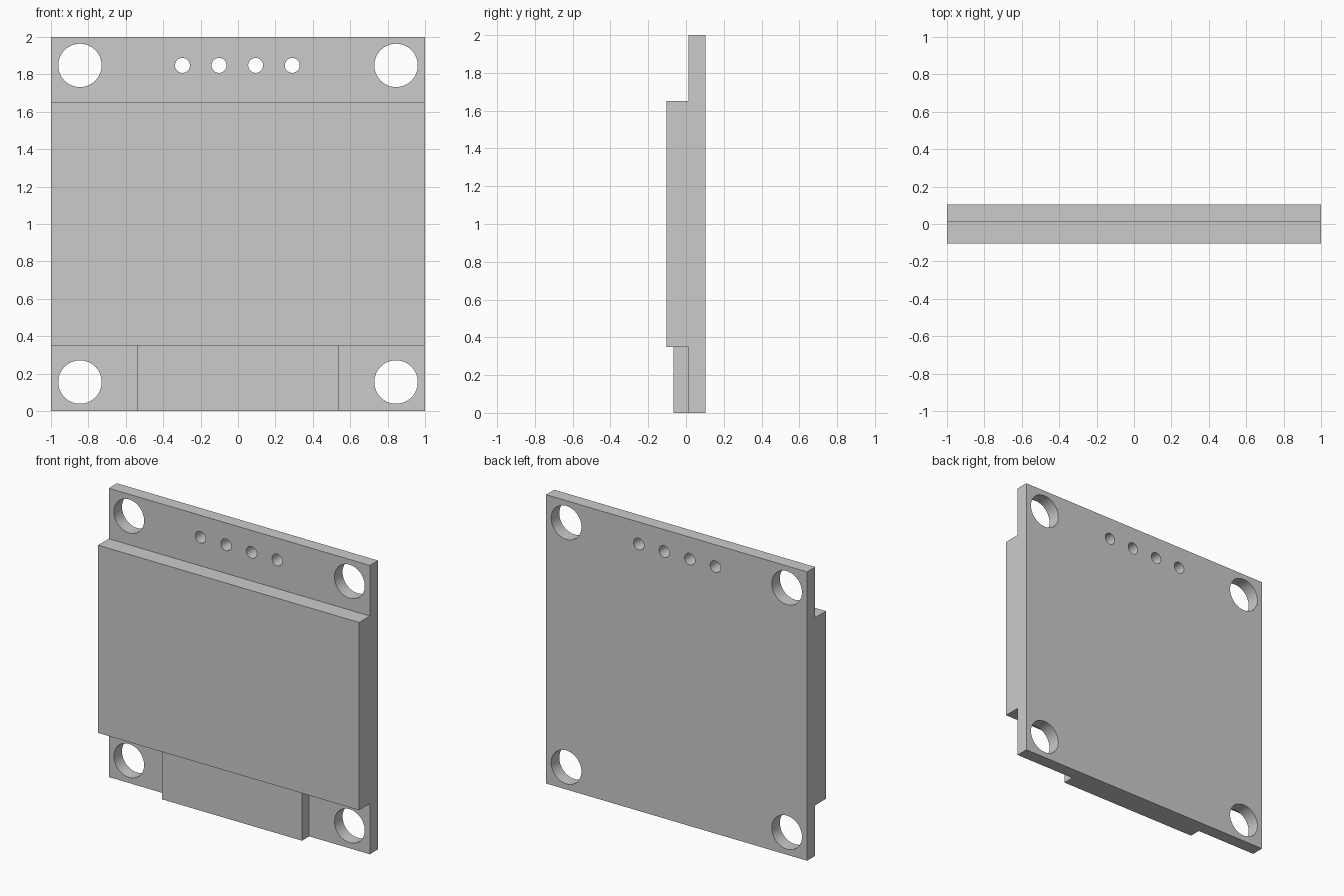
import bpy, bmesh, math

if "Cube" in bpy.data.objects:
    bpy.data.objects.remove(bpy.data.objects["Cube"])

BACK, FACE = 0.103, 0.014      # board back and front planes (y)


def box(name, x, y, z):
    bm = bmesh.new()
    bmesh.ops.create_cube(bm, size=1)
    for v in bm.verts:
        v.co = [a + (b - a) * (c + 0.5) for (a, b), c in zip((x, y, z), v.co)]
    mesh = bpy.data.meshes.new(name)
    bm.to_mesh(mesh)
    bm.free()
    obj = bpy.data.objects.new(name, mesh)
    bpy.context.collection.objects.link(obj)
    return obj


def add_loop(curve, points):
    s = curve.splines.new('POLY')
    s.points.add(len(points) - 1)
    for p, (x, z) in zip(s.points, points):
        p.co = (x, z, 0, 1)
    s.use_cyclic_u = True


def circle(cx, cz, r, n):
    return [(cx + r * math.cos(math.tau * i / n),
             cz + r * math.sin(math.tau * i / n)) for i in range(n)]


# Circuit board: square outline with hole loops, extruded through its thickness
curve = bpy.data.curves.new("circuit_board", 'CURVE')
curve.dimensions = '2D'
curve.fill_mode = 'BOTH'
curve.extrude = (BACK - FACE) / 2
add_loop(curve, [(-1, 0), (1, 0), (1, 2), (-1, 2)])

# Corner mounting holes
for x in (-0.845, 0.845):
    for z in (0.155, 1.848):
        add_loop(curve, circle(x, z, 0.116, 48))

# Row of pin holes
for i in range(4):
    add_loop(curve, circle(-0.297 + 0.1957 * i, 1.848, 0.04, 32))

board = bpy.data.objects.new("circuit_board", curve)
bpy.context.collection.objects.link(board)
board.location.y = (BACK + FACE) / 2
board.rotation_euler.x = math.pi / 2
bpy.context.view_layer.objects.active = board
board.select_set(True)
bpy.ops.object.convert(target='MESH')
board = bpy.context.object

# Weld the caps to the walls
bm = bmesh.new()
bm.from_mesh(board.data)
bmesh.ops.remove_doubles(bm, verts=bm.verts, dist=1e-5)
bmesh.ops.recalc_face_normals(bm, faces=bm.faces)
bm.to_mesh(board.data)
bm.free()
bpy.ops.object.shade_smooth_by_angle(angle=math.radians(30))

# Display panel and the ribbon cover below it
box("display_panel", (-1, 1), (-0.103, FACE), (0.35, 1.65))
box("ribbon_cover", (-0.538, 0.536), (-0.065, FACE), (0, 0.35))
